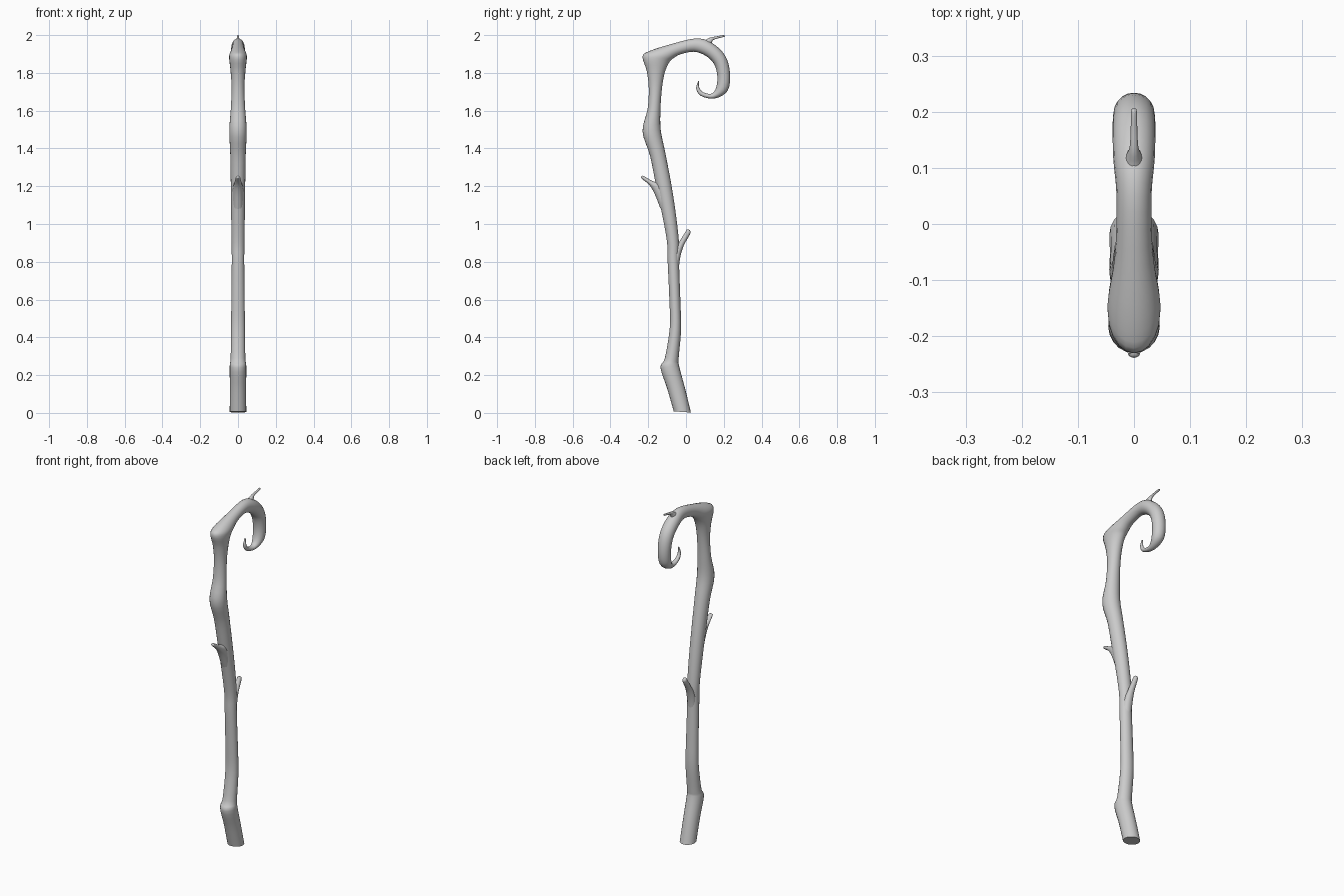
import bpy, bmesh, math
from mathutils import Vector

SIDES = 20


def smooth_rows(rows, steps):
    """Catmull-Rom interpolation through profile rows."""
    pts = [Vector(r) for r in rows]
    out = []
    for i in range(len(pts) - 1):
        p0, p1 = pts[max(i - 1, 0)], pts[i]
        p2, p3 = pts[i + 1], pts[min(i + 2, len(pts) - 1)]
        for s in range(steps):
            t = s / steps
            out.append(0.5 * (2 * p1 + (p2 - p0) * t
                              + (2 * p0 - 5 * p1 + 4 * p2 - p3) * t * t
                              + (3 * p1 - p0 - 3 * p2 + p3) * t ** 3))
    return out + [pts[-1]]


def limb(name, rows, steps=4):
    """Oval loft; a row is left edge (y, z), right edge (y, z), half width in x."""
    bm = bmesh.new()
    rings = []
    for ly, lz, ry, rz, w in smooth_rows(rows, steps):
        left, right = Vector((0, ly, lz)), Vector((0, ry, rz))
        mid, half = (left + right) / 2, (right - left) / 2
        rings.append([bm.verts.new(mid + half * math.cos(a) + Vector((w * math.sin(a), 0, 0)))
                      for a in (2 * math.pi * k / SIDES for k in range(SIDES))])
    for a, b in zip(rings, rings[1:]):
        for k in range(SIDES):
            n = (k + 1) % SIDES
            bm.faces.new((a[k], a[n], b[n], b[k]))
    bm.faces.new(rings[0])
    bm.faces.new(rings[-1])
    bmesh.ops.recalc_face_normals(bm, faces=bm.faces)
    mesh = bpy.data.meshes.new(name)
    bm.to_mesh(mesh)
    bm.free()
    obj = bpy.data.objects.new(name, mesh)
    bpy.context.collection.objects.link(obj)
    bpy.ops.object.select_all(action='DESELECT')
    obj.select_set(True)
    bpy.context.view_layer.objects.active = obj
    bpy.ops.object.shade_smooth_by_angle(angle=math.radians(50))
    return obj


# Gnarled shaft running up into the curled crook
limb("staff", [
    (-.065, .008, .026, .002, .044),
    (-.10, .13, -.005, .13, .043),
    (-.135, .24, -.037, .25, .044),
    (-.112, .29, -.039, .29, .039),
    (-.086, .45, -.026, .44, .037),
    (-.088, .60, -.030, .60, .035),
    (-.097, .80, -.037, .80, .033),
    (-.100, .90, -.037, .90, .034),
    (-.124, 1.04, -.052, 1.04, .036),
    (-.158, 1.20, -.076, 1.20, .038),
    (-.190, 1.36, -.110, 1.38, .041),
    (-.230, 1.49, -.134, 1.50, .046),
    (-.203, 1.61, -.135, 1.61, .038),
    (-.197, 1.72, -.127, 1.72, .034),
    (-.208, 1.81, -.113, 1.80, .039),
    (-.230, 1.885, -.092, 1.85, .046),
    (-.195, 1.915, -.070, 1.875, .046),
    (-.080, 1.952, -.030, 1.898, .034),
    (.050, 1.982, .042, 1.912, .031),
    (.130, 1.963, .105, 1.89, .037),
    (.205, 1.895, .150, 1.845, .038),
    (.233, 1.80, .166, 1.78, .036),
    (.220, 1.705, .159, 1.72, .032),
    (.150, 1.664, .135, 1.69, .018),
    (.078, 1.679, .092, 1.697, .012),
    (.054, 1.718, .070, 1.722, .009),
    (.065, 1.757, .069, 1.755, .003),
])

# Broken side branches
limb("lower_branch", [
    (-.085, .76, -.040, .74, .024),
    (-.068, .85, -.031, .82, .025),
    (-.036, .905, -.012, .885, .018),
    (-.002, .960, .021, .945, .013),
    (.004, .970, .024, .960, .010),
    (.010, .972, .020, .967, .005),
])
limb("upper_branch", [
    (-.135, 1.08, -.080, 1.12, .028),
    (-.164, 1.155, -.115, 1.21, .028),
    (-.193, 1.205, -.172, 1.225, .020),
    (-.232, 1.238, -.222, 1.253, .012),
    (-.238, 1.244, -.230, 1.255, .008),
    (-.238, 1.249, -.235, 1.253, .004),
])

# Thin twig on top of the crook
limb("top_twig", [
    (.045, 1.968, .120, 1.925, .024),
    (.095, 1.972, .135, 1.955, .015),
    (.128, 1.987, .143, 1.973, .008),
    (.165, 1.994, .170, 1.983, .006),
    (.198, 2.0, .203, 1.991, .005),
    (.204, 1.998, .206, 1.994, .002),
])
